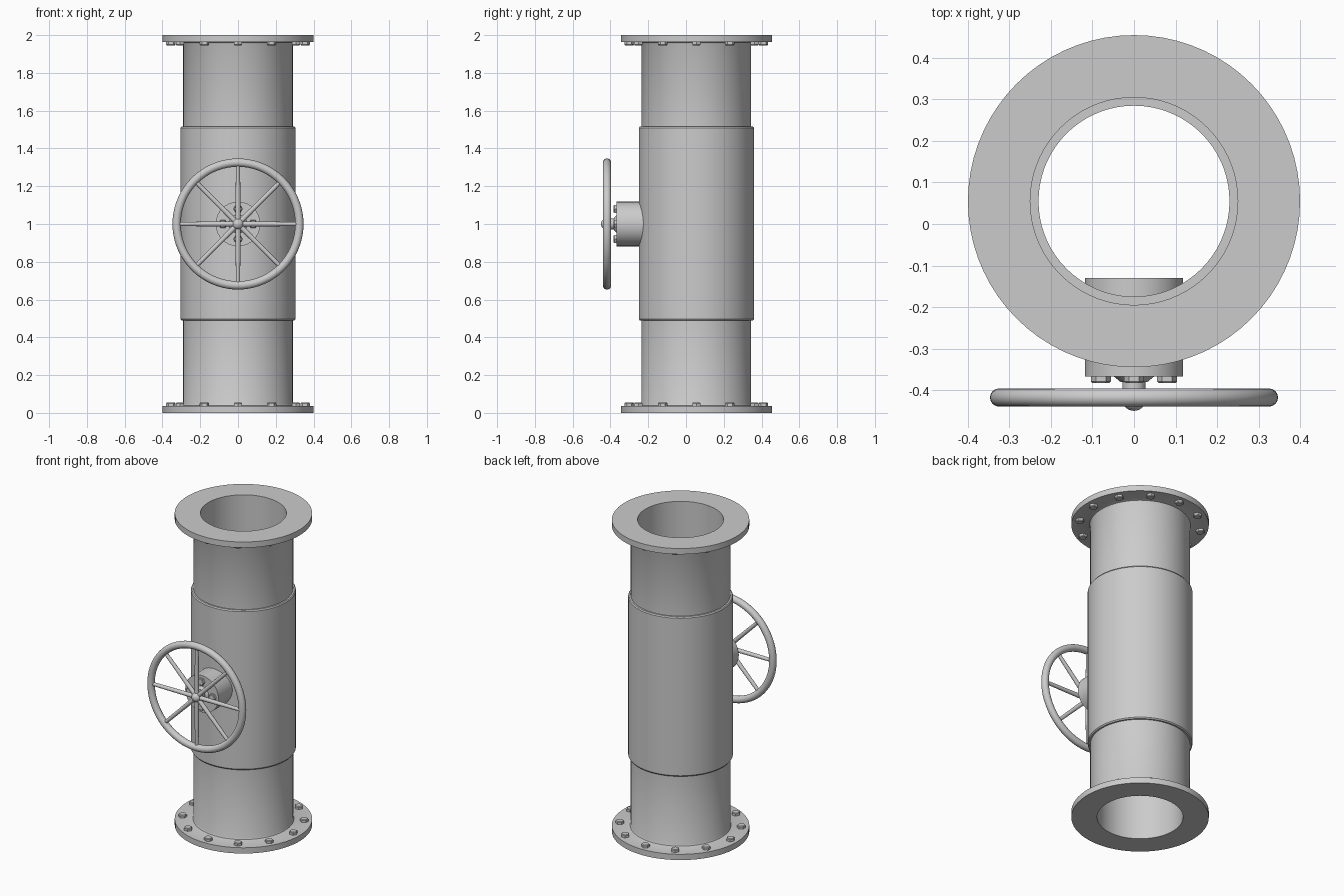
import bpy, bmesh
from math import pi, sin, cos, radians

if "Cube" in bpy.data.objects:
    bpy.data.objects.remove(bpy.data.objects["Cube"])

CY = 0.055                      # pipe axis in y
FRONT = (pi / 2, 0, 0)          # turns local +z to face -y


def lathe(name, profile, loc, rot=(0, 0, 0), segs=72, closed=False, smooth=True):
    """Spin an (r, z) profile round local z; points with r = 0 become poles."""
    bm = bmesh.new()
    rings = []
    for r, z in profile:
        if r == 0:
            rings.append([bm.verts.new((0, 0, z))] * segs)
        else:
            rings.append([bm.verts.new((r * cos(2 * pi * i / segs), r * sin(2 * pi * i / segs), z))
                          for i in range(segs)])
    pairs = list(zip(rings, rings[1:]))
    if closed:
        pairs.append((rings[-1], rings[0]))
    for a, b in pairs:
        for i in range(segs):
            j = (i + 1) % segs
            loop = list(dict.fromkeys((a[i], a[j], b[j], b[i])))
            bm.faces.new(loop)
    bmesh.ops.recalc_face_normals(bm, faces=bm.faces)
    mesh = bpy.data.meshes.new(name)
    bm.to_mesh(mesh)
    bm.free()
    ob = bpy.data.objects.new(name, mesh)
    bpy.context.collection.objects.link(ob)
    ob.location, ob.rotation_euler = loc, rot
    if smooth:
        soften(ob)
    return ob


def soften(ob):
    bpy.ops.object.select_all(action='DESELECT')
    ob.select_set(True)
    bpy.context.view_layer.objects.active = ob
    bpy.ops.object.shade_smooth_by_angle(angle=radians(35))


def bolt(name, loc, rot, r=0.025, h=0.018):
    """Hex bolt head with a chamfered top."""
    lathe(name, [(0, -0.005), (r, -0.005), (r, h * 0.75), (r * 0.85, h), (0, h)],
          loc, rot, segs=6, smooth=False)


# Flanged pipe ends: the same profile, upright and turned over
end = [(0.25, 0), (0.40, 0), (0.40, 0.037), (0.302, 0.037), (0.294, 0.040),
       (0.29, 0.048), (0.29, 0.505), (0.25, 0.505)]
lathe("lower_flanged_pipe", end, (0, CY, 0), closed=True)
lathe("upper_flanged_pipe", end, (0, CY, 2), (pi, 0, 0), closed=True)

# Thick middle sleeve
lathe("valve_sleeve", [(0.23, 0.49), (0.300, 0.49), (0.305, 0.497), (0.305, 1.508),
                       (0.300, 1.515), (0.23, 1.515)], (0, CY, 0), closed=True)

# Flange bolts on the inner faces
for i in range(12):
    a = i * pi / 6
    x, y = 0.355 * cos(a), CY + 0.355 * sin(a)
    bolt("lower_flange_bolt", (x, y, 0.037), (0, 0, a))
    bolt("upper_flange_bolt", (x, y, 1.963), (pi, 0, a))

# Round boss running through the sleeve wall
lathe("stem_boss", [(0, 0), (0.118, 0), (0.118, 0.237), (0, 0.237)], (0, -0.13, 1), FRONT)
for i in range(4):
    a = i * pi / 2
    bolt("boss_bolt", (0.08 * cos(a), -0.367, 1 + 0.08 * sin(a)), FRONT, 0.024, 0.016)

# Gland collar and stem
lathe("stem_collar", [(0, 0), (0.05, 0), (0.033, 0.014), (0, 0.014)], (0, -0.366, 1), FRONT, 32)
lathe("stem", [(0, 0), (0.028, 0), (0.028, 0.04), (0, 0.04)], (0, -0.37, 1), FRONT, 32)

# Handwheel: rim, domed hub and eight spokes
bpy.ops.mesh.primitive_torus_add(major_radius=0.325, minor_radius=0.022, major_segments=72,
                                 minor_segments=16, location=(0, -0.418, 1), rotation=FRONT)
rim = bpy.context.object
rim.name = "handwheel_rim"
soften(rim)
dome = [(0.03 * cos(t * pi / 12), 0.02 + 0.03 * sin(t * pi / 12)) for t in range(6)]
lathe("handwheel_hub", [(0, 0), (0.03, 0)] + dome + [(0, 0.05)], (0, -0.40, 1), FRONT, 32)
for i in range(8):
    lathe("handwheel_spoke", [(0, 0), (0.014, 0), (0.011, 0.32), (0, 0.32)],
          (0, -0.418, 1), (0, i * pi / 4, 0), 16)
